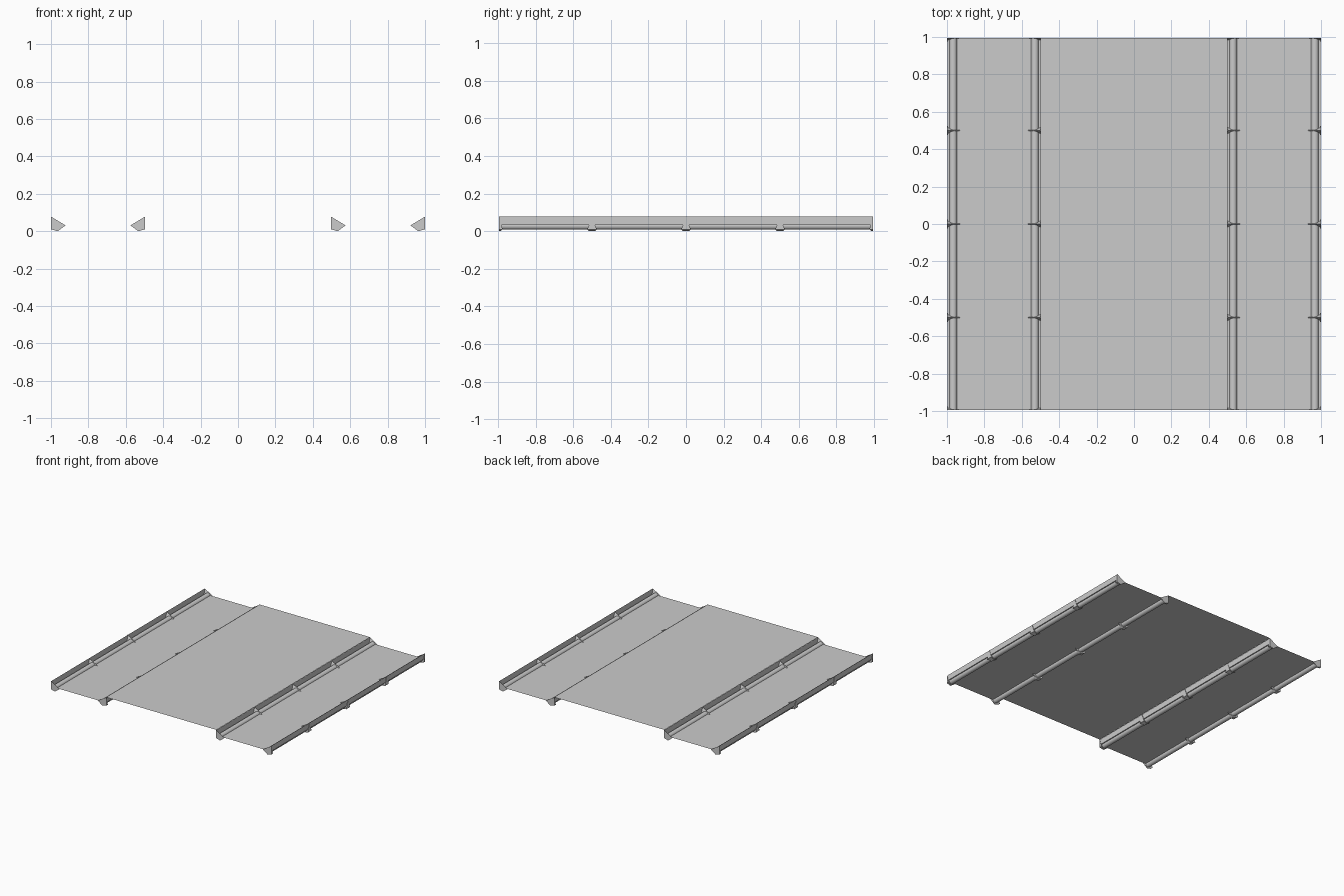
import bpy, bmesh, math

cube = bpy.data.objects.get("Cube")
if cube:
    bpy.data.objects.remove(cube, do_unlink=True)

HALF = 0.995      # half length along y
TOP = 0.078       # height of the raised deck
FLOOR = 0.033     # height of the sunken strips
INSET = 0.004     # wall set back from the bracket's outer face

grey = bpy.data.materials.new("light_grey")
grey.use_nodes = True
colour = (0.6, 0.6, 0.6, 1)
grey.diffuse_color = colour
grey.node_tree.nodes["Principled BSDF"].inputs["Base Color"].default_value = colour


def finish(name, bm, smooth=False):
    mesh = bpy.data.meshes.new(name)
    bm.to_mesh(mesh)
    bm.free()
    mesh.materials.append(grey)
    obj = bpy.data.objects.new(name, mesh)
    bpy.context.collection.objects.link(obj)
    if smooth:
        bpy.ops.object.select_all(action='DESELECT')
        obj.select_set(True)
        bpy.context.view_layer.objects.active = obj
        bpy.ops.object.shade_smooth_by_angle(angle=math.radians(50))
    return obj


def sheet(name, profile):
    """Thin sheet: an x-z profile drawn along y, facing up."""
    bm = bmesh.new()
    front = [bm.verts.new((x, -HALF, z)) for x, z in profile]
    back = [bm.verts.new((x, HALF, z)) for x, z in profile]
    for i in range(len(profile) - 1):
        bm.faces.new((front[i], front[i + 1], back[i + 1], back[i]))
    finish(name, bm)


def rod(name, x, z, radius, sides=8):
    """Long rod along y with closed ends."""
    bm = bmesh.new()
    ring = [bm.verts.new((x + radius * math.cos(a), -HALF, z + radius * math.sin(a)))
            for a in (math.tau * (i + 0.5) / sides for i in range(sides))]
    cap = bm.faces.new(ring)
    made = bmesh.ops.extrude_face_region(bm, geom=[cap], use_keep_orig=True)
    for v in made["geom"]:
        if isinstance(v, bmesh.types.BMVert):
            v.co.y = HALF
    bmesh.ops.recalc_face_normals(bm, faces=bm.faces)
    finish(name, bm, smooth=True)


def bracket(name, x, side, y):
    """Pointed gusset: triangle on the wall tapering to a tip on the floor."""
    outline = [(0, 0, TOP), (0, -0.025, 0.01), (0, 0.025, 0.01),
               (0.078, 0, FLOOR - 0.002),
               (0.036, -0.015, 0), (0.036, 0.015, 0)]
    bm = bmesh.new()
    for off, dy, z in outline:
        yy = max(-HALF, min(HALF, y + dy))
        bm.verts.new((x + side * off, yy, z))
    bmesh.ops.remove_doubles(bm, verts=bm.verts, dist=0.0001)
    bmesh.ops.convex_hull(bm, input=bm.verts)
    bmesh.ops.recalc_face_normals(bm, faces=bm.faces)
    finish(name, bm)


# Raised central deck
sheet("centre_deck", [(-0.5, TOP), (0.5, TOP)])

# Sunken strips with upright walls along both edges
for label, lo, hi in (("right", -1, -0.497), ("left", 0.497, 1)):
    a, b = lo + INSET, hi - INSET
    sheet(label + "_strip", [(a, TOP), (a, FLOOR), (b, FLOOR), (b, TOP)])
    # Rod and brackets in each corner of the strip
    for edge, x, side in (("low", lo, 1), ("high", hi, -1)):
        rod(f"{label}_{edge}_rod", x + side * 0.033, 0.029, 0.022)
        for i in range(5):
            bracket(f"{label}_{edge}_bracket_{i + 1}", x, side, -1 + 0.5 * i)
